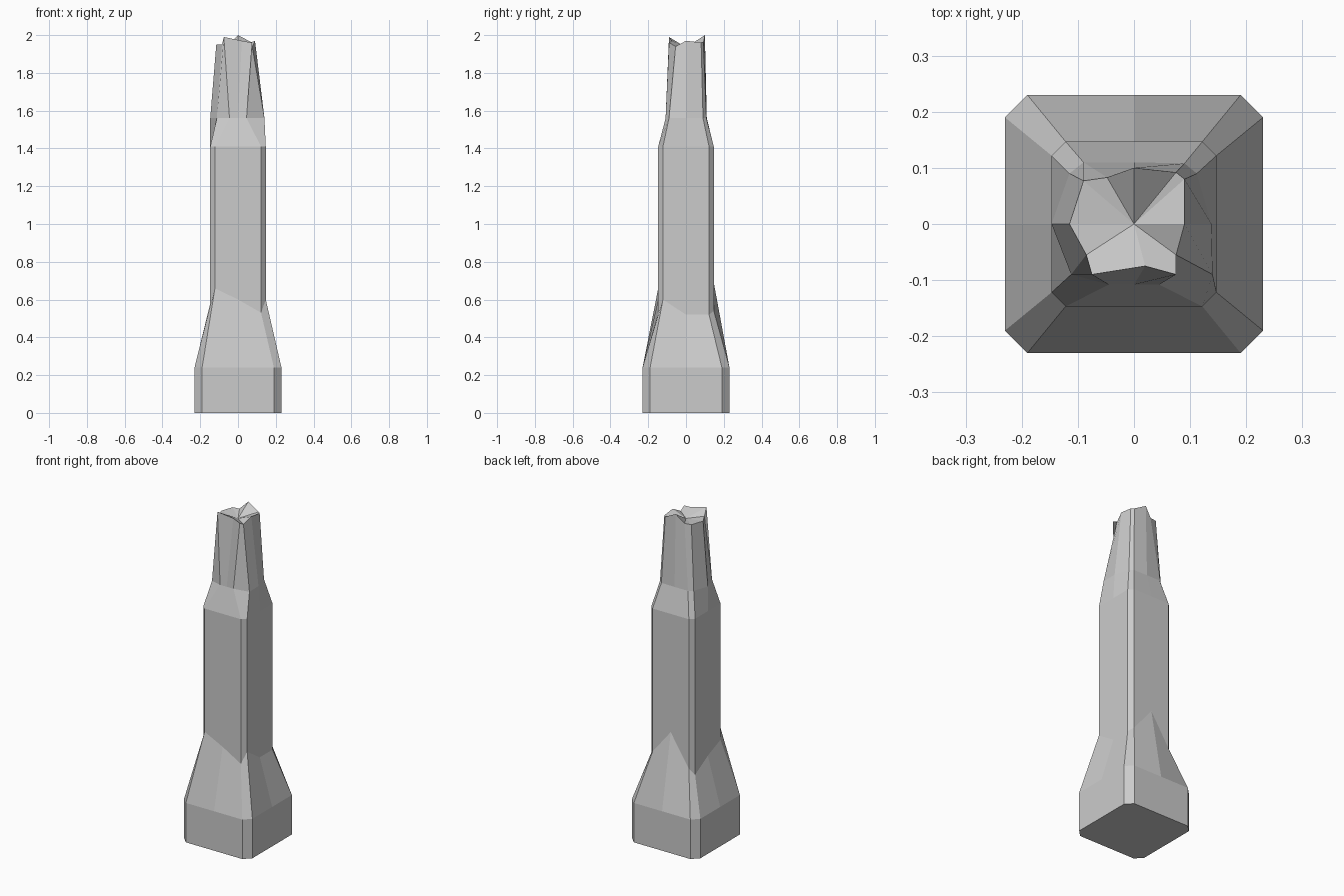
import bpy, bmesh

if "Cube" in bpy.data.objects:
    bpy.data.objects.remove(bpy.data.objects["Cube"])


def section(half, corner, heights):
    # Chamfered square with a mid point on each side, counter-clockwise from +x
    pts = []
    x, y = 1, 0
    for _ in range(4):
        for a, b in ((half, 0), (half, corner), (corner, half)):
            pts.append((a * x - b * y, a * y + b * x))
        x, y = -y, x
    return [(px, py, z) for (px, py), z in zip(pts, heights)]


# Broken top: irregular ring at the neck and jagged rim above it
neck = [(.138, 0), (.112, .09), (.09, .108), (0, .11), (-.09, .11), (-.115, .09),
        (-.147, 0), (-.112, -.09), (-.045, -.108), (0, -.108), (.045, -.108), (.14, -.09)]
rim = [(.09, 0, 1.97), (.09, .08, 1.96), (.075, .092, 1.96), (0, .1, 2.0),
       (-.048, .083, 1.95), (-.09, .077, 1.95), (-.115, 0, 1.95), (-.085, -.055, 1.95),
       (-.075, -.09, 1.99), (.02, -.075, 1.97), (.075, -.09, 1.96), (.075, -.055, 1.94)]
# Uneven line where the flared foot meets the shaft
flare = [.52, .52, .54, .69, .5, .46, .53, .58, .66, .6, .53, .6]

rings = [
    section(.23, .19, [0] * 12),
    section(.23, .19, [.24] * 12),
    section(.147, .122, flare),
    section(.147, .122, [1.41] * 12),
    [(x, y, 1.56) for x, y in neck],
    rim,
]

# Loft the rings into one closed pillar
bm = bmesh.new()
loops = [[bm.verts.new(p) for p in ring] for ring in rings]
for lo, hi in zip(loops, loops[1:]):
    for i in range(12):
        j = (i + 1) % 12
        bm.faces.new((lo[i], lo[j], hi[j], hi[i]))
bm.faces.new(loops[0][::-1])

# Sunken fan closing the broken top
centre = bm.verts.new((0, 0, 1.935))
for i in range(12):
    bm.faces.new((loops[-1][i], loops[-1][(i + 1) % 12], centre))
bmesh.ops.recalc_face_normals(bm, faces=bm.faces)

mesh = bpy.data.meshes.new("broken_pillar")
bm.to_mesh(mesh)
bm.free()
pillar = bpy.data.objects.new("broken_pillar", mesh)
bpy.context.collection.objects.link(pillar)
